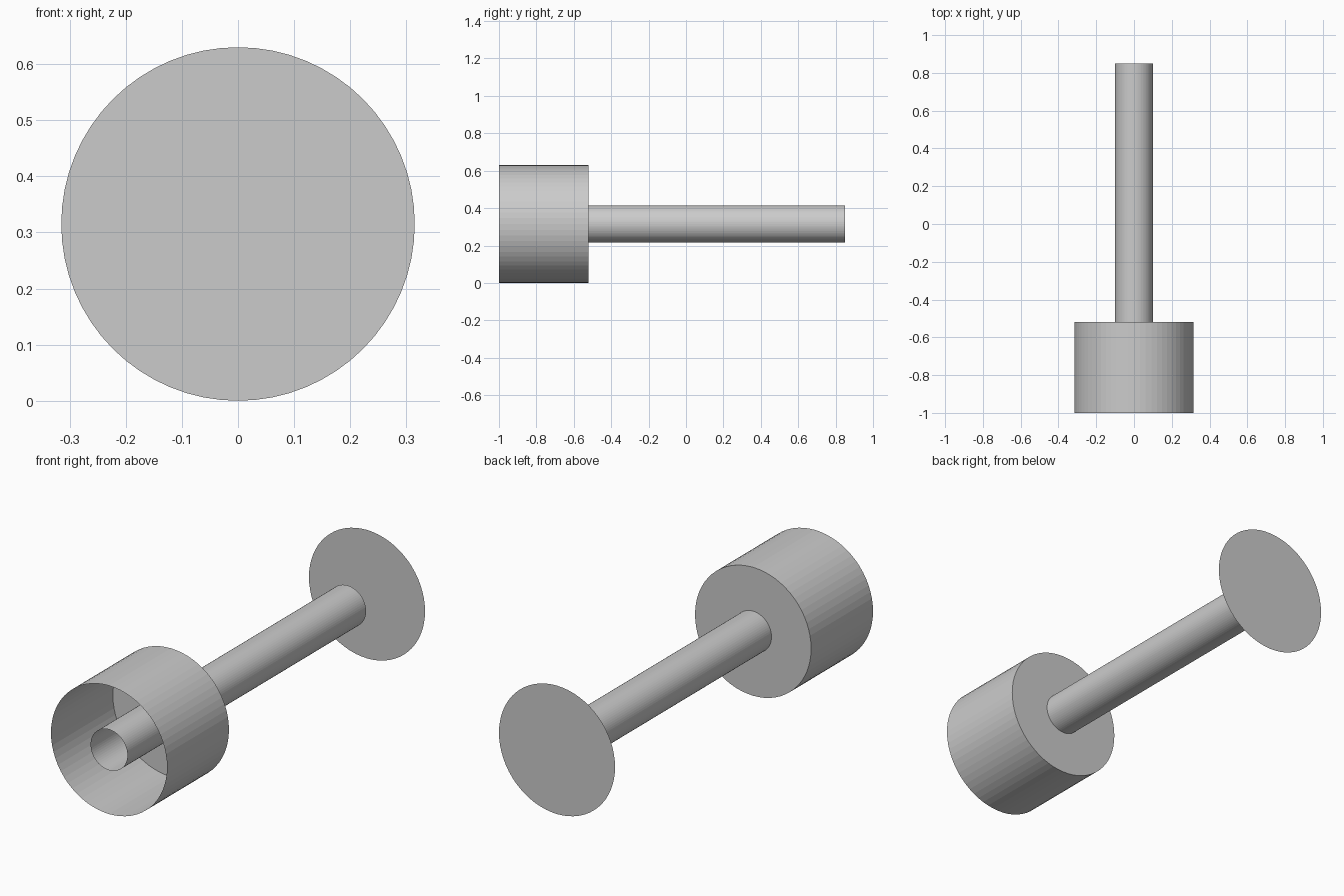
import bpy
import bmesh
from math import cos, sin, tau

if "Cube" in bpy.data.objects:
    bpy.data.objects.remove(bpy.data.objects["Cube"])

SIDES = 64
AXIS_Z = 0.315


def ring(bm, radius, y):
    return [bm.verts.new((radius * cos(tau * i / SIDES), y,
                          AXIS_Z + radius * sin(tau * i / SIDES)))
            for i in range(SIDES)]


def finish(name, bm):
    mesh = bpy.data.meshes.new(name)
    bm.to_mesh(mesh)
    bm.free()
    obj = bpy.data.objects.new(name, mesh)
    bpy.context.collection.objects.link(obj)
    return obj


def open_cup(name, radius, y_front, y_back):
    """Thin-walled cylinder, open at the front and closed at the back."""
    bm = bmesh.new()
    front, back = ring(bm, radius, y_front), ring(bm, radius, y_back)
    for i in range(SIDES):
        j = (i + 1) % SIDES
        bm.faces.new((front[i], back[i], back[j], front[j]))
    bm.faces.new(back[::-1])
    # outward normals
    for f in bm.faces:
        f.normal_update()
        c = f.calc_center_median()
        out = c.copy()
        out.z -= AXIS_Z
        out.y -= (y_front + y_back) / 2
        if f.normal.dot(out) < 0:
            f.normal_flip()
    return finish(name, bm)


# wide drum at the front and the long tube through it
open_cup("drum", 0.315, -1.0, -0.52)
open_cup("shaft", 0.10, -1.0, 0.85)

# paper-thin end disc, floating just past the shaft
bm = bmesh.new()
bm.faces.new(ring(bm, 0.315, 1.0)[::-1])
bm.normal_update()
for f in bm.faces:
    if f.normal.y < 0:
        f.normal_flip()
finish("end_disc", bm)
